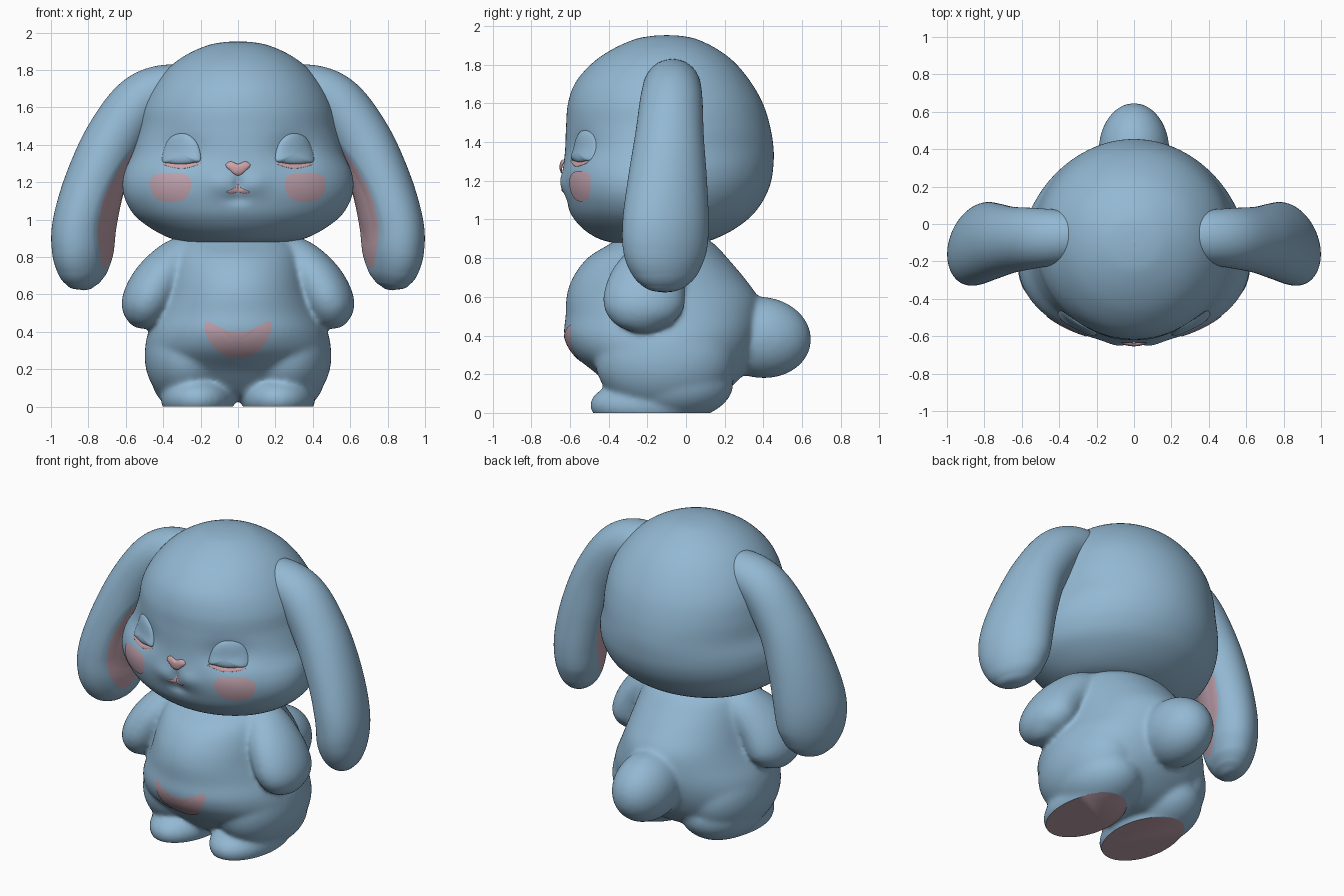
import bpy, bmesh, math
from mathutils import Vector
from mathutils.bvhtree import BVHTree

if "Cube" in bpy.data.objects:
    bpy.data.objects.remove(bpy.data.objects["Cube"])


def material(name, rgb):
    m = bpy.data.materials.new(name)
    m.diffuse_color = (*rgb, 1)
    m.use_nodes = True
    m.node_tree.nodes["Principled BSDF"].inputs["Base Color"].default_value = m.diffuse_color
    return m


BLUE = material("soft blue", (0.29, 0.48, 0.65))
PINK = material("dusty pink", (0.53, 0.36, 0.42))
ROSE = material("rose", (0.62, 0.37, 0.40))


def spline(pts, n, closed=False):
    """Catmull-Rom samples through points of any dimension."""
    pts = [Vector(p) for p in pts]
    k = len(pts)
    if closed:
        ext = [pts[-1]] + pts + pts[:2]
    else:
        ext = [2 * pts[0] - pts[1]] + pts + [2 * pts[-1] - pts[-2]]
    out = []
    for i in range(k if closed else k - 1):
        a, b, c, d = ext[i:i + 4]
        for j in range(n):
            t = j / n
            out.append(0.5 * (2 * b + (c - a) * t + (2 * a - 5 * b + 4 * c - d) * t ** 2
                              + (3 * b - a - 3 * c + d) * t ** 3))
    return out if closed else out + [pts[-1]]


def finish(name, bm, mats):
    me = bpy.data.meshes.new(name)
    bm.to_mesh(me)
    bm.free()
    ob = bpy.data.objects.new(name, me)
    bpy.context.collection.objects.link(ob)
    for m in mats:
        me.materials.append(m)
    for p in me.polygons:
        p.use_smooth = True
    return ob


def loft(name, rings, mats=(BLUE,), flags=None):
    """Skin closed rings, cap both ends; flags marks quads for the second colour."""
    bm = bmesh.new()
    vs = [[bm.verts.new(p) for p in r] for r in rings]
    n = len(vs[0])
    for i in range(len(vs) - 1):
        for j in range(n):
            k = (j + 1) % n
            f = bm.faces.new((vs[i][j], vs[i][k], vs[i + 1][k], vs[i + 1][j]))
            f.material_index = int(bool(flags and flags[i][j]))
    bm.faces.new(vs[0])
    bm.faces.new(vs[-1])
    bmesh.ops.remove_doubles(bm, verts=bm.verts, dist=0.0002)
    bmesh.ops.recalc_face_normals(bm, faces=bm.faces)
    return finish(name, bm, mats)


def trunk_rings(rows, seg, n, detail=None):
    """Rows: height, half width, front y, back y, y of the widest point."""
    rings = []
    for z, w, f, b, c in spline(rows, n):
        ring = []
        for j in range(seg):
            a = math.tau * j / seg
            s = math.sin(a)
            x, y = max(w, 0) * math.cos(a), c + s * ((c - f) if s < 0 else (b - c))
            if detail and s < 0:
                y += detail(x, z)
            ring.append((x, y, z))
        rings.append(ring)
    return rings


def limb(name, rows, side, seg, n, ear=False):
    """Rows: x, y, z, broad radius, thickness radius, twist."""
    s = spline(rows, n)
    rings, flags = [], []
    for i, r in enumerate(s):
        p = Vector(r[:3])
        t = (Vector(s[min(i + 1, len(s) - 1)][:3]) - Vector(s[max(i - 1, 0)][:3])).normalized()
        L = Vector((-math.sin(r[5]), math.cos(r[5]), 0))
        L = (L - t * L.dot(t)).normalized()
        N = t.cross(L)
        ring, flag = [], []
        for j in range(seg):
            a = math.tau * j / seg
            u, v = math.cos(a), math.sin(a)
            hollow = 1 - (u / 0.8) ** 2 - ((p.z - 1.13) / 0.46) ** 2
            if ear and v < 0 and hollow > 0:
                v *= 1 - 0.12 * min(1, hollow * 1.4)
            q = p + L * (max(r[3], 0) * u) + N * (max(r[4], 0) * v)
            ring.append((q.x * side, q.y, q.z))
            flag.append(ear and math.sin(a) < 0 and
                        (u / 0.68) ** 2 + ((p.z - 1.15) / 0.41) ** 2 < 1)
        rings.append(ring)
        flags.append(flag)
    return loft(name, rings, (BLUE, PINK), flags)


def ball(name, loc, rad, tilt=0):
    bpy.ops.mesh.primitive_uv_sphere_add(segments=48, ring_count=32, location=loc)
    ob = bpy.context.object
    ob.name, ob.scale, ob.rotation_euler.x = name, rad, tilt
    ob.data.materials.append(BLUE)
    return ob


def plate(name, outline, centre, target, mat, bulge=0.0, side=1, lift=0.004, power=0.5):
    """Wrap a front-facing shape onto a target; bulge makes it a dome."""
    edge, c = spline(outline, 8, True), Vector(centre)
    bvh = BVHTree.FromObject(target, bpy.context.evaluated_depsgraph_get())
    bm = bmesh.new()
    rows = []
    for k in range(13):
        r = math.sin(k / 12 * math.pi / 2) if k else 0.01
        row = []
        for e in edge:
            q = c + (e - c) * r
            hit = bvh.ray_cast(Vector((q.x * side, -2, q.y)), Vector((0, 1, 0)))[0]
            h = lift + bulge * max(0, 1 - r * r) ** power
            row.append(bm.verts.new(hit + Vector((0, -h, 0))))
        rows.append(row)
    n = len(edge)
    order = 1 if sum(edge[i - 1].x * edge[i].y - edge[i].x * edge[i - 1].y
                     for i in range(n)) * side > 0 else -1
    bm.faces.new(rows[0][::order])
    for a, b in zip(rows, rows[1:]):
        for j in range(n):
            k = (j + 1) % n
            bm.faces.new((a[j], b[j], b[k], a[k])[::order])
    return finish(name, bm, (mat,))


def mirrored(half):
    """Complete a symmetric outline whose first and last points lie on x = 0."""
    return half + [(-x, z) for x, z in half[-2:0:-1]]


# Head with shallow eye sockets, muzzle pads and a lip crease
def face_detail(x, z):
    def g(cx, cz, rx, rz):
        return math.exp(-((abs(x) - cx) / rx) ** 2 - ((z - cz) / rz) ** 2)
    return (0.035 * g(0.30, 1.36, 0.12, 0.09) - 0.018 * g(0.09, 1.19, 0.07, 0.06)
            + 0.016 * g(0, 1.19, 0.02, 0.045) + 0.014 * g(0, 1.11, 0.06, 0.03))


head = loft("head", trunk_rings([
    (0.875, 0.25, -0.36, 0.06, -0.15), (0.90, 0.36, -0.45, 0.15, -0.16),
    (0.95, 0.46, -0.53, 0.25, -0.18), (1.02, 0.55, -0.59, 0.34, -0.20),
    (1.10, 0.60, -0.62, 0.40, -0.22), (1.18, 0.617, -0.635, 0.435, -0.22),
    (1.26, 0.605, -0.635, 0.45, -0.20), (1.36, 0.562, -0.625, 0.453, -0.15),
    (1.48, 0.535, -0.62, 0.435, -0.10), (1.60, 0.51, -0.61, 0.397, -0.10),
    (1.71, 0.455, -0.57, 0.335, -0.10), (1.81, 0.372, -0.482, 0.253, -0.10),
    (1.88, 0.278, -0.380, 0.162, -0.10), (1.93, 0.167, -0.268, 0.06, -0.10),
    (1.948, 0.08, -0.18, -0.02, -0.10), (1.953, 0, -0.10, -0.10, -0.10)],
    240, 8, face_detail))

# Torso, haunches, feet, arms and tail fused into one soft body
parts = [loft("body", trunk_rings([
    (0.03, 0.22, -0.22, 0.06, -0.08), (0.07, 0.34, -0.32, 0.15, -0.08),
    (0.13, 0.43, -0.39, 0.23, -0.09), (0.20, 0.475, -0.46, 0.295, -0.10),
    (0.30, 0.497, -0.58, 0.345, -0.11), (0.40, 0.48, -0.63, 0.375, -0.12),
    (0.50, 0.435, -0.622, 0.385, -0.13), (0.60, 0.395, -0.618, 0.37, -0.14),
    (0.70, 0.37, -0.585, 0.30, -0.15), (0.80, 0.345, -0.51, 0.215, -0.15),
    (0.87, 0.31, -0.40, 0.15, -0.14), (0.93, 0.22, -0.3, 0.06, -0.13)], 96, 5)),
    ball("tail", (0, 0.39, 0.39), (0.19, 0.258, 0.21), -0.12)]
for s in (-1, 1):
    parts += [
        ball("haunch", (0.262 * s, -0.11, 0.27), (0.238, 0.36, 0.275)),
        ball("ankle", (0.227 * s, -0.06, 0.15), (0.235, 0.305, 0.19)),
        ball("foot", (0.215 * s, -0.185, 0.04), (0.198, 0.312, 0.137)),
        limb("arm", [
            (0.20, -0.14, 0.84, 0.12, 0.10, 0), (0.32, -0.16, 0.775, 0.16, 0.125, 0),
            (0.42, -0.20, 0.67, 0.20, 0.14, 0), (0.485, -0.22, 0.56, 0.21, 0.138, 0),
            (0.515, -0.225, 0.48, 0.165, 0.11, 0), (0.53, -0.225, 0.435, 0.085, 0.057, 0),
            (0.535, -0.225, 0.415, 0, 0, 0)], s, 40, 6)]
bpy.ops.object.select_all(action='DESELECT')
for p in parts:
    p.select_set(True)
body = bpy.context.view_layer.objects.active = parts[0]
bpy.ops.object.join()
rm = body.modifiers.new("fuse", 'REMESH')
rm.mode, rm.voxel_size = 'VOXEL', 0.0125
sm = body.modifiers.new("soften", 'SMOOTH')
sm.factor, sm.iterations = 0.5, 20
for m in ("fuse", "soften"):
    bpy.ops.object.modifier_apply(modifier=m)

# Flat pink soles
body.data.materials.clear()
body.data.materials.append(BLUE)
body.data.materials.append(PINK)
bm = bmesh.new()
bm.from_mesh(body.data)
bmesh.ops.bisect_plane(bm, geom=bm.verts[:] + bm.edges[:] + bm.faces[:],
                       plane_co=(0, 0, 0), plane_no=(0, 0, 1), clear_inner=True)
for f in bm.faces:
    f.material_index = 0
loop = [e for e in bm.edges if e.is_boundary]
for f in bmesh.ops.edgeloop_fill(bm, edges=loop)["faces"]:
    f.material_index = 1
    f.normal_update()
    if f.normal.z > 0:
        f.normal_flip()
bm.to_mesh(body.data)
bm.free()
bpy.ops.object.shade_smooth_by_angle(angle=math.radians(50))

# Drooping ears with pink inner sides
for s, side in ((-1, "left"), (1, "right")):
    limb(side + "_ear", [
        (0.22, -0.07, 1.68, 0.10, 0.10, 0), (0.36, -0.07, 1.70, 0.14, 0.13, 0),
        (0.52, -0.075, 1.625, 0.16, 0.15, 0.05), (0.66, -0.085, 1.43, 0.178, 0.158, 0.18),
        (0.755, -0.095, 1.20, 0.208, 0.165, 0.32), (0.815, -0.105, 0.98, 0.23, 0.165, 0.38),
        (0.83, -0.11, 0.83, 0.222, 0.155, 0.38), (0.832, -0.11, 0.72, 0.178, 0.125, 0.38),
        (0.83, -0.11, 0.66, 0.122, 0.086, 0.38), (0.828, -0.11, 0.632, 0.066, 0.046, 0.38),
        (0.828, -0.11, 0.622, 0, 0, 0.38)], s, 120, 14, True)

    # Cheek blush, closed eyelid and lower lid rim
    plate(side + "_cheek", [(0.25, 1.18), (0.27, 1.235), (0.36, 1.25), (0.45, 1.235),
                            (0.47, 1.18), (0.44, 1.115), (0.36, 1.092), (0.28, 1.115)],
          (0.36, 1.17), head, PINK, 0, s)
    plate(side + "_eyelid", [(0.20, 1.32), (0.215, 1.40), (0.26, 1.45), (0.31, 1.46),
                             (0.36, 1.44), (0.39, 1.39), (0.405, 1.315), (0.36, 1.30),
                             (0.30, 1.295), (0.24, 1.303)], (0.30, 1.35), head, BLUE, 0.042, s,
          0.001, 0.7)
    plate(side + "_lid_rim", [(0.20, 1.305), (0.30, 1.298), (0.405, 1.303), (0.37, 1.284),
                              (0.30, 1.273), (0.24, 1.285)], (0.30, 1.287), head, ROSE, 0.004, s)

# Heart nose, little mouth and belly patch
plate("nose", mirrored([(0, 1.235), (0.045, 1.265), (0.066, 1.292), (0.04, 1.311), (0, 1.298)]),
      (0, 1.28), head, ROSE, 0.016)
plate("mouth", mirrored([(0, 1.19), (0.018, 1.168), (0.062, 1.148), (0.035, 1.14), (0, 1.145)]),
      (0, 1.16), head, ROSE, 0.004)
plate("belly_patch", mirrored([(0, 0.402), (0.06, 0.408), (0.12, 0.436), (0.165, 0.456),
                               (0.18, 0.43), (0.16, 0.36), (0.11, 0.298), (0.05, 0.268),
                               (0, 0.262)]), (0, 0.345), body, PINK)
